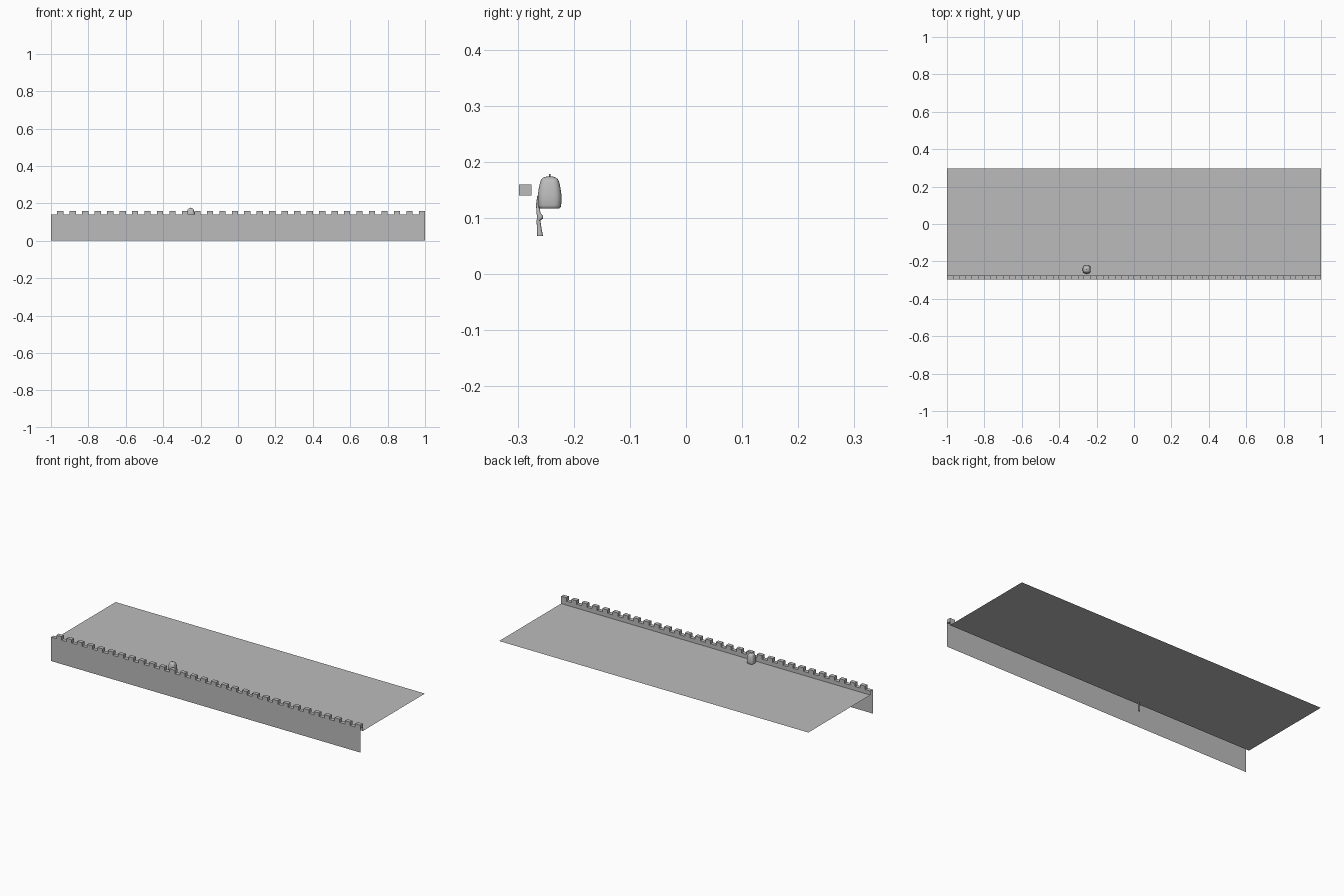
import bpy, bmesh, math
from mathutils import Vector

if "Cube" in bpy.data.objects:
    bpy.data.objects.remove(bpy.data.objects["Cube"])

grey = bpy.data.materials.new("stone_grey")
grey.diffuse_color = (0.5, 0.5, 0.5, 1)
grey.use_nodes = True
grey.node_tree.nodes["Principled BSDF"].inputs["Base Color"].default_value = grey.diffuse_color

FRONT, INNER, BACK = -0.298, -0.275, 0.298
DECK, LEDGE, TOP = 0.117, 0.14, 0.16


def finish(name, bm, smooth=False):
    me = bpy.data.meshes.new(name)
    bm.to_mesh(me)
    bm.free()
    ob = bpy.data.objects.new(name, me)
    bpy.context.collection.objects.link(ob)
    me.materials.append(grey)
    if smooth:
        bpy.ops.object.select_all(action='DESELECT')
        ob.select_set(True)
        bpy.context.view_layer.objects.active = ob
        bpy.ops.object.shade_smooth_by_angle(angle=math.radians(40))
    return ob


def sheet(name, profile):
    """Open (y, z) profile swept along the full length."""
    bm = bmesh.new()
    rows = [[bm.verts.new((x, y, z)) for x in (-1, 1)] for y, z in profile]
    for a, b in zip(rows, rows[1:]):
        bm.faces.new((a[0], a[1], b[1], b[0]))
    finish(name, bm)


def loft(name, rings, power, n=24):
    """Rounded-square rings of (x, y, z, radius), capped at both ends."""
    bm = bmesh.new()
    loops = []
    for x, y, z, r in rings:
        loop = []
        for i in range(n):
            a = 2 * math.pi * i / n
            c, s = math.cos(a), math.sin(a)
            k = r / (abs(c) ** power + abs(s) ** power) ** (1 / power)
            loop.append(bm.verts.new((x + k * c, y + k * s, z)))
        loops.append(loop)
    for a, b in zip(loops, loops[1:]):
        for i in range(n):
            j = (i + 1) % n
            bm.faces.new((a[i], a[j], b[j], b[i]))
    bm.faces.new(loops[0][::-1])
    bm.faces.new(loops[-1])
    finish(name, bm, True)


# Outer wall with its ledge and inner face, then the walkway
sheet("parapet_wall", [(FRONT, 0), (FRONT, LEDGE), (INNER, LEDGE), (INNER, DECK)])
sheet("walkway", [(INNER, DECK), (BACK, DECK)])

# Row of battlement blocks along the ledge
bm = bmesh.new()
for i in range(30):
    x0 = -1 + (2 * i + 1) / 30
    cube = bmesh.ops.create_cube(bm, size=1)["verts"]
    for v in cube:
        v.co = Vector((x0 + (v.co.x + 0.5) / 30,
                       FRONT + (v.co.y + 0.5) * (INNER - FRONT),
                       LEDGE + (v.co.z + 0.5) * (TOP - LEDGE)))
finish("battlements", bm)

# Rounded body standing behind the parapet
CX, CY = -0.253, -0.243
body = [(0.117, 0.017), (0.119, 0.0195), (0.123, 0.0205), (0.133, 0.0212),
        (0.142, 0.021), (0.154, 0.0192), (0.164, 0.017), (0.169, 0.015),
        (0.172, 0.0115), (0.174, 0.006)]
loft("body", [(CX, CY, z, r) for z, r in body], 3.5, 32)
loft("top_pin", [(CX, CY, 0.173, 0.0013), (CX, CY, 0.179, 0.0011)], 2, 8)

# Jointed limb hanging on the front side of the body
limb = [(-0.260, 0.068, 0.0052), (-0.261, 0.075, 0.0048), (-0.262, 0.086, 0.0038),
        (-0.263, 0.096, 0.0035), (-0.260, 0.099, 0.0055), (-0.260, 0.104, 0.0055),
        (-0.263, 0.109, 0.0035), (-0.264, 0.125, 0.0032), (-0.262, 0.140, 0.003)]
loft("hanging_limb", [(CX, y, z, r) for y, z, r in limb], 2, 12)
